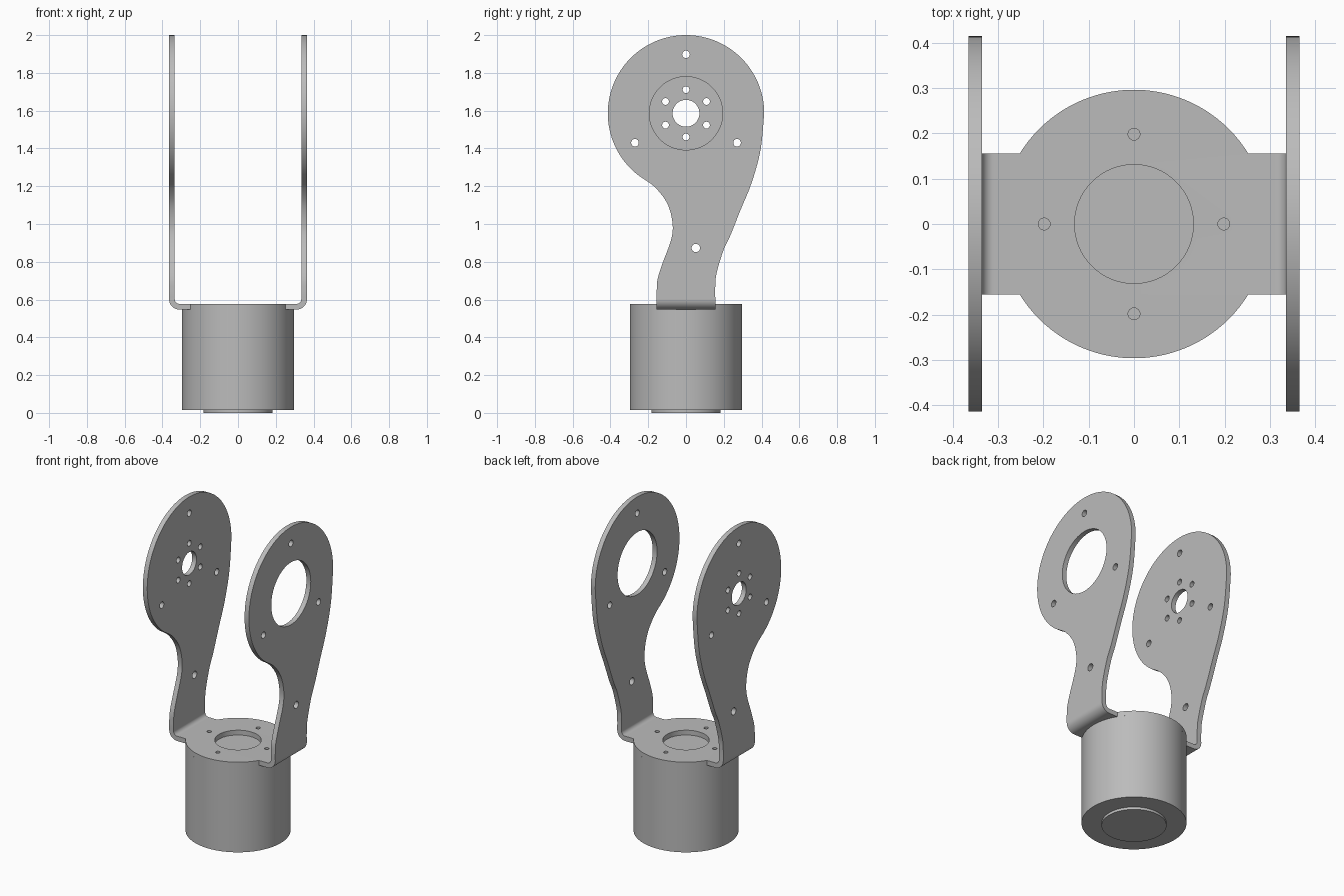
import bpy
import bmesh
from math import sin, cos, radians, tau, sqrt
from mathutils import Matrix, Vector

if "Cube" in bpy.data.objects:
    bpy.data.objects.remove(bpy.data.objects["Cube"])

# Material
GREY = (0.5, 0.5, 0.5, 1)
metal = bpy.data.materials.new("grey metal")
metal.use_nodes = True
metal.diffuse_color = GREY
metal.node_tree.nodes["Principled BSDF"].inputs["Base Color"].default_value = GREY

# Main dimensions
THICK = 0.03            # sheet thickness
OUTER_X = 0.365         # outer face of the arms
FLOOR = 0.547           # underside of the bracket floor
BEND = 0.055            # outer bend radius
HALF_W = 0.155          # half width of the arm foot
RADIUS = 0.296          # motor housing radius
BEND_X, BEND_Z = OUTER_X - BEND, FLOOR + BEND
HUB = Vector((0, 1.586))
HEAD_R = 0.414


def arc(center, r, start, end, steps):
    return [(center[0] + r * cos(radians(start + (end - start) * i / steps)),
             center[1] + r * sin(radians(start + (end - start) * i / steps)))
            for i in range(steps + 1)]


def hole(center, r, steps=32):
    return arc(center, r, 0, 360, steps)[:-1]


def ring(center, r, count, start, size):
    step = 360 / count
    return [hole(p, size) for p in arc(center, r, start, start + 360 - step, count - 1)]


def smooth_path(points, steps=8):
    """Catmull-Rom curve through the points."""
    p = [Vector(q) for q in points]
    p = [p[0]] + p + [p[-1]]
    out = []
    for a, b, c, d in zip(p, p[1:], p[2:], p[3:]):
        for i in range(steps):
            t = i / steps
            out.append(0.5 * (2 * b + (c - a) * t + (2 * a - 5 * b + 4 * c - d) * t ** 2
                              + (3 * b - a - 3 * c + d) * t ** 3))
    return [tuple(v) for v in out] + [tuple(p[-1])]


def add_sheet(bm, outline, holes, matrix):
    """Add a flat sheet with holes to the mesh, placed by the matrix."""
    curve = bpy.data.curves.new("sheet", "CURVE")
    curve.dimensions = "2D"
    curve.fill_mode = "BOTH"
    curve.extrude = THICK / 2
    for loop in [outline] + holes:
        spline = curve.splines.new("POLY")
        spline.points.add(len(loop) - 1)
        for point, (u, v) in zip(spline.points, loop):
            point.co = (u, v, 0, 1)
        spline.use_cyclic_u = True
    helper = bpy.data.objects.new("sheet", curve)
    bpy.context.collection.objects.link(helper)
    bpy.context.view_layer.update()
    mesh = bpy.data.meshes.new_from_object(
        helper.evaluated_get(bpy.context.evaluated_depsgraph_get()))
    mesh.transform(matrix)
    bm.from_mesh(mesh)
    bpy.data.objects.remove(helper)
    bpy.data.meshes.remove(mesh)


def finish(name, bm):
    bmesh.ops.recalc_face_normals(bm, faces=bm.faces[:])
    mesh = bpy.data.meshes.new(name)
    bm.to_mesh(mesh)
    bm.free()
    mesh.materials.clear()
    mesh.materials.append(metal)
    obj = bpy.data.objects.new(name, mesh)
    bpy.context.collection.objects.link(obj)
    bpy.ops.object.select_all(action="DESELECT")
    obj.select_set(True)
    bpy.context.view_layer.objects.active = obj
    bpy.ops.object.shade_smooth_by_angle(angle=radians(30))
    return obj


# Arm outline in (y, z): foot, back edge, round head, front neck
back_edge = smooth_path([(HALF_W, BEND_Z), (HALF_W, 0.67), (0.162, 0.74), (0.198, 0.86),
                         (0.235, 0.94), (0.287, 1.07), (0.348, 1.22), (0.394, 1.39),
                         (HEAD_R, HUB.y)])
head = arc(HUB, HEAD_R, 0, 234, 80)
front_edge = smooth_path([head[-1], (-0.165, 1.195), (-0.1, 1.11), (-0.072, 1.01),
                          (-0.078, 0.92), (-0.125, 0.79), (-0.15, 0.71),
                          (-HALF_W, 0.65), (-HALF_W, BEND_Z)])
arm_outline = back_edge + head[1:-1] + front_edge

# Arm holes: shared ones, then a wide opening left and a horn pattern right
shared = ring(HUB, 0.312, 3, 90, 0.02) + [hole((0.052, 0.873), 0.022)]
left_holes = shared + [hole(HUB, 0.194, 80)]
right_holes = shared + [hole(HUB, 0.071, 48)] + ring(HUB, 0.125, 6, 90, 0.018)

# Floor outline: round plate with a straight tab on each side
tab = Vector((sqrt(RADIUS ** 2 - HALF_W ** 2), HALF_W))
angle = tab.angle_signed(Vector((1, 0))) * 360 / tau
angle = abs(angle)
floor_outline = ([(BEND_X, -HALF_W), (BEND_X, HALF_W)]
                 + arc((0, 0), RADIUS, angle, 180 - angle, 48)
                 + [(-BEND_X, HALF_W), (-BEND_X, -HALF_W)]
                 + arc((0, 0), RADIUS, 180 + angle, 360 - angle, 48))
floor_holes = [hole((0, 0), 0.131, 64)] + ring((0, 0), 0.198, 4, 0, 0.013)

# Bracket: floor, two arms and the bends that join them
bm = bmesh.new()
add_sheet(bm, floor_outline, floor_holes, Matrix.Translation((0, 0, FLOOR + THICK / 2)))
stand = Matrix(((0, 0, 1, 0), (1, 0, 0, 0), (0, 1, 0, 0), (0, 0, 0, 1)))
for side, holes in ((1, left_holes), (-1, right_holes)):
    place = Matrix.Translation((side * (OUTER_X - THICK / 2), 0, 0))
    add_sheet(bm, arm_outline, holes, place @ stand)

# Remove the seam faces so that the bends continue the sheet
seams = [f for f in bm.faces
         if all(abs(v.co.z - BEND_Z) < 1e-4 for v in f.verts)
         or all(abs(abs(v.co.x) - BEND_X) < 1e-4 for v in f.verts)]
bmesh.ops.delete(bm, geom=seams, context="FACES")

for side in (1, -1):
    sections = []
    for outer, inner in zip(arc((BEND_X, BEND_Z), BEND, -90, 0, 10),
                            arc((BEND_X, BEND_Z), BEND - THICK, -90, 0, 10)):
        sections.append([bm.verts.new((side * x, y, z)) for (x, z), y in
                         ((outer, -HALF_W), (outer, HALF_W), (inner, HALF_W), (inner, -HALF_W))])
    for a, b in zip(sections, sections[1:]):
        for i in range(4):
            j = (i + 1) % 4
            bm.faces.new((a[i], a[j], b[j], b[i]))
bmesh.ops.remove_doubles(bm, verts=bm.verts[:], dist=2e-4)
finish("bracket", bm)


# Motor housing and the low boss under it
def cylinder(name, r, bottom, top):
    bm = bmesh.new()
    bmesh.ops.create_cone(bm, cap_ends=True, segments=96, radius1=r, radius2=r,
                          depth=top - bottom,
                          matrix=Matrix.Translation((0, 0, (top + bottom) / 2)))
    finish(name, bm)


cylinder("motor_housing", RADIUS, 0.016, FLOOR)
cylinder("bottom_boss", 0.183, 0, 0.016)
